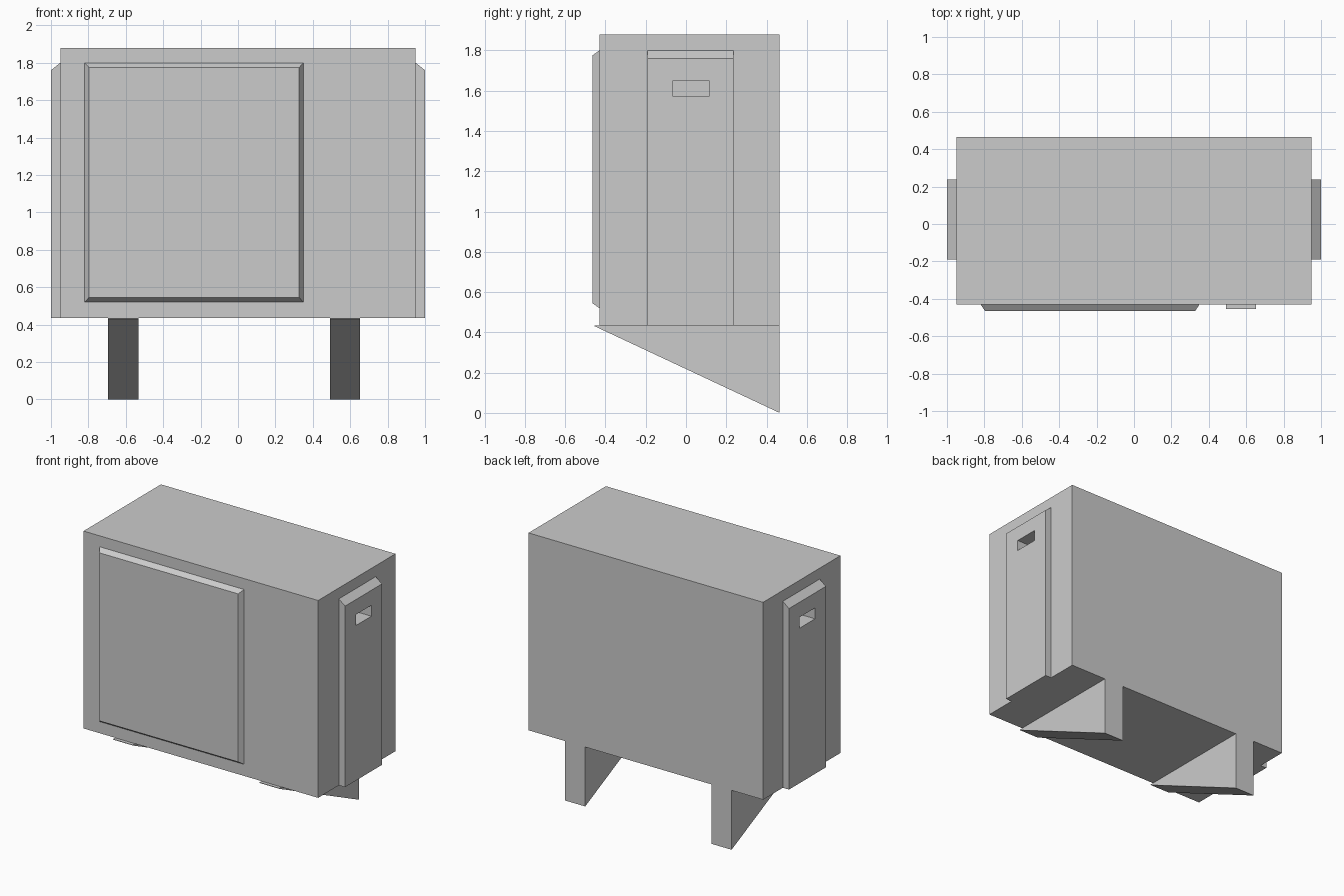
import bpy
import bmesh
from mathutils import Vector

if "Cube" in bpy.data.objects:
    bpy.data.objects.remove(bpy.data.objects["Cube"])


def prism(name, profile, offset):
    """Extrude a closed 3D polygon along an offset vector."""
    bm = bmesh.new()
    face = bm.faces.new([bm.verts.new(p) for p in profile])
    ext = bmesh.ops.extrude_face_region(bm, geom=[face], use_keep_orig=True)
    verts = [g for g in ext["geom"] if isinstance(g, bmesh.types.BMVert)]
    bmesh.ops.translate(bm, verts=verts, vec=Vector(offset))
    bmesh.ops.recalc_face_normals(bm, faces=bm.faces[:])
    mesh = bpy.data.meshes.new(name)
    bm.to_mesh(mesh)
    bm.free()
    obj = bpy.data.objects.new(name, mesh)
    bpy.context.collection.objects.link(obj)
    return obj


def box(name, x0, x1, y0, y1, z0, z1):
    return prism(name, [(x0, y0, z0), (x1, y0, z0), (x1, y1, z0), (x0, y1, z0)],
                 (0, 0, z1 - z0))


def cut(obj, cutter):
    mod = obj.modifiers.new("recess", 'BOOLEAN')
    mod.operation = 'DIFFERENCE'
    mod.solver = 'EXACT'
    mod.object = cutter
    bpy.context.view_layer.objects.active = obj
    bpy.ops.object.modifier_apply(modifier=mod.name)


BOTTOM, TOP = 0.435, 1.88
FRONT, BACK = -0.43, 0.465

# Main casing
casing = box("casing", -0.95, 0.95, FRONT, BACK, BOTTOM, TOP)

# Raised front panel with bevelled rim
panel = box("front_panel", -0.82, 0.35, FRONT - 0.035, FRONT, 0.52, 1.80)
cx, cz = -0.235, 1.16
for v in panel.data.vertices:
    if v.co.y < FRONT - 0.01:
        v.co.x += 0.023 if v.co.x < cx else -0.023
        v.co.z += 0.025 if v.co.z < cz else -0.025

# Side panels with sloped tops and handle recesses
for side, s in (("left", -1), ("right", 1)):
    profile = [(0.95, BOTTOM), (1.0, BOTTOM), (1.0, 1.76), (0.95, 1.80)]
    side_panel = prism(side + "_side_panel",
                       [(s * x, -0.19, z) for x, z in profile], (0, 0.427, 0))
    x0, x1 = sorted((s * 0.80, s * 1.1))
    cutter = box("handle_cutter", x0, x1, -0.065, 0.115, 1.57, 1.65)
    cutter.hide_render = True
    cut(side_panel, cutter)
    cut(casing, cutter)
    bpy.data.objects.remove(cutter)

# Wedge-shaped feet
for side, x in (("left", -0.695), ("right", 0.491)):
    prism(side + "_foot",
          [(x, BACK, 0), (x, BACK, BOTTOM), (x, -0.455, BOTTOM), (x, -0.455, BOTTOM - 0.004)],
          (0.162, 0, 0))
